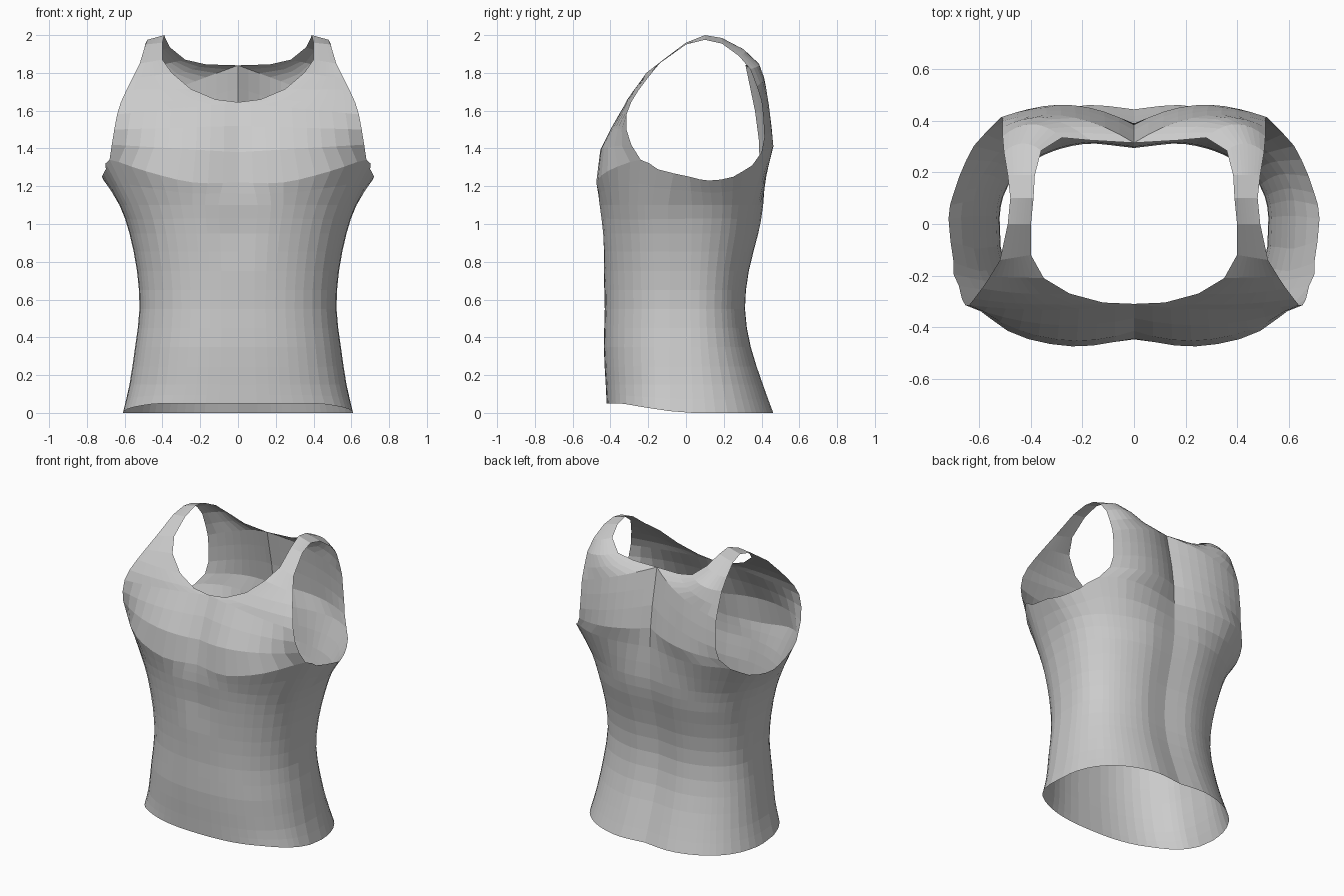
import bpy, bmesh, math
from mathutils import Vector

if "Cube" in bpy.data.objects:
    bpy.data.objects.remove(bpy.data.objects["Cube"])

V = lambda pts: [Vector(p) for p in pts]


def spline(pts, t):
    """Catmull-Rom point at t, counted in control points."""
    i = min(int(t), len(pts) - 2)
    u = t - i
    p1, p2 = pts[i], pts[i + 1]
    p0 = pts[i - 1] if i > 0 else p1 * 2 - p2
    p3 = pts[i + 2] if i + 2 < len(pts) else p2 * 2 - p1
    return 0.5 * (2 * p1 + (p2 - p0) * u + (2 * p0 - 5 * p1 + 4 * p2 - p3) * u * u
                  + (3 * p1 - p0 - 3 * p2 + p3) * u ** 3)


PANEL, ARM = 9, 10      # segments across a half panel and under the arm

# Underarm ring, front centre to back centre (armhole spans points 3 to 8)
ring = V([(0, -.445, 1.22), (.24, -.475, 1.22), (.49, -.415, 1.28), (.68, -.24, 1.34),
          (.70, -.15, 1.29), (.72, .02, 1.25), (.70, .12, 1.23), (.65, .25, 1.25),
          (.58, .35, 1.31), (.42, .43, 1.32), (.22, .435, 1.32), (0, .39, 1.32)])
ts = [3 * i / PANEL for i in range(PANEL)]
ts += [3 + 5 * i / ARM for i in range(ARM)]
ts += [8 + 3 * i / PANEL for i in range(PANEL + 1)]
top = [spline(ring, t) for t in ts]

# Trunk sections: height, half width, front y, back y
sections = [(0, .61, -.42, .475), (.15, .575, -.425, .42), (.35, .545, -.435, .355),
            (.55, .522, -.43, .325), (.75, .535, -.435, .345), (.95, .575, -.45, .395),
            (1.1, .628, -.468, .42)]


def section_point(sec, p):
    z, w, yf, yb = sec
    a = math.atan2(max(p.x, 0) / .7, -p.y / .45)
    s, c = math.sin(a), math.cos(a)
    x = w * abs(s) ** .82
    y = (yf if c > 0 else yb) * abs(c) ** .82
    if c < 0:
        y -= .03 * math.exp(-(x / .12) ** 2)          # spine hollow
    elif z > .9:
        y += .02 * math.exp(-(x / .12) ** 2)          # hollow between the chest sides
    if z == 0 and c > 0:
        z = .05 * min(1, 1.3 * c)                     # raised front hem
    return Vector((x, y, z))


columns = [[section_point(s, p) for s in sections] + [p] for p in top]
rows = [[spline(c, k / 2) for c in columns] for k in range(2 * len(sections) + 1)]

# Front panel: centre line and neckline, armhole edge, forward bulge
front_in = V([(0, -.445, 1.22), (0, -.415, 1.38), (0, -.365, 1.52), (0, -.31, 1.645),
              (.12, -.305, 1.66), (.25, -.27, 1.715), (.35, -.21, 1.80),
              (.40, -.12, 1.87), (.40, 0, 1.96), (.39, .1, 2.0)])
front_out = V([(.68, -.24, 1.34), (.668, -.29, 1.42), (.655, -.315, 1.50),
               (.64, -.315, 1.58), (.62, -.29, 1.645), (.59, -.25, 1.71),
               (.56, -.205, 1.77), (.52, -.14, 1.85), (.49, 0, 1.95), (.48, .1, 1.975)])
front_bulge = [0, -.09, -.05, -.02, -.015, -.01, 0, 0, 0, 0]

# Back panel: spine and neckline, armhole edge, backward bulge
back_in = V([(0, .39, 1.32), (0, .385, 1.45), (0, .365, 1.6), (0, .34, 1.72),
             (0, .315, 1.84), (.17, .325, 1.845), (.28, .335, 1.87),
             (.36, .285, 1.935), (.385, .19, 1.985), (.39, .1, 2.0)])
back_out = V([(.58, .35, 1.31), (.53, .40, 1.38), (.515, .415, 1.46), (.51, .41, 1.56),
              (.51, .40, 1.65), (.51, .375, 1.73), (.51, .34, 1.82),
              (.505, .28, 1.89), (.49, .19, 1.955), (.48, .1, 1.975)])
back_bulge = [0, .07, .06, .06, .06, .06, .05, .03, 0, 0]


def panel(first, inner, outer, bulge):
    grid = [first]
    for a, b, d in zip(inner[1:], outer[1:], bulge[1:]):
        grid.append([a.lerp(b, s) + Vector((0, 4 * s * (1 - s) * d, 0))
                     for s in (i / PANEL for i in range(PANEL + 1))])
    return grid


front = panel(top[:PANEL + 1], front_in, front_out, front_bulge)
back = panel(top[::-1][:PANEL + 1], back_in, back_out, back_bulge)

# Half shirt, welded along the underarm ring and the shoulder seam
bm = bmesh.new()
for grid in (rows, front, back):
    vs = [[bm.verts.new(p) for p in r] for r in grid]
    for r0, r1 in zip(vs, vs[1:]):
        for i in range(len(r0) - 1):
            bm.faces.new((r0[i], r0[i + 1], r1[i + 1], r1[i]))
bmesh.ops.remove_doubles(bm, verts=bm.verts[:], dist=.001)
bmesh.ops.recalc_face_normals(bm, faces=bm.faces[:])
bm.normal_update()
if sum(f.normal.dot(f.calc_center_median() - Vector((0, 0, 1))) for f in bm.faces) < 0:
    bmesh.ops.reverse_faces(bm, faces=bm.faces[:])
mesh = bpy.data.meshes.new("tank_top")
bm.to_mesh(mesh)
bm.free()
shirt = bpy.data.objects.new("tank_top", mesh)
bpy.context.collection.objects.link(shirt)
mirror = shirt.modifiers.new("mirror", 'MIRROR')
mirror.merge_threshold = .002
